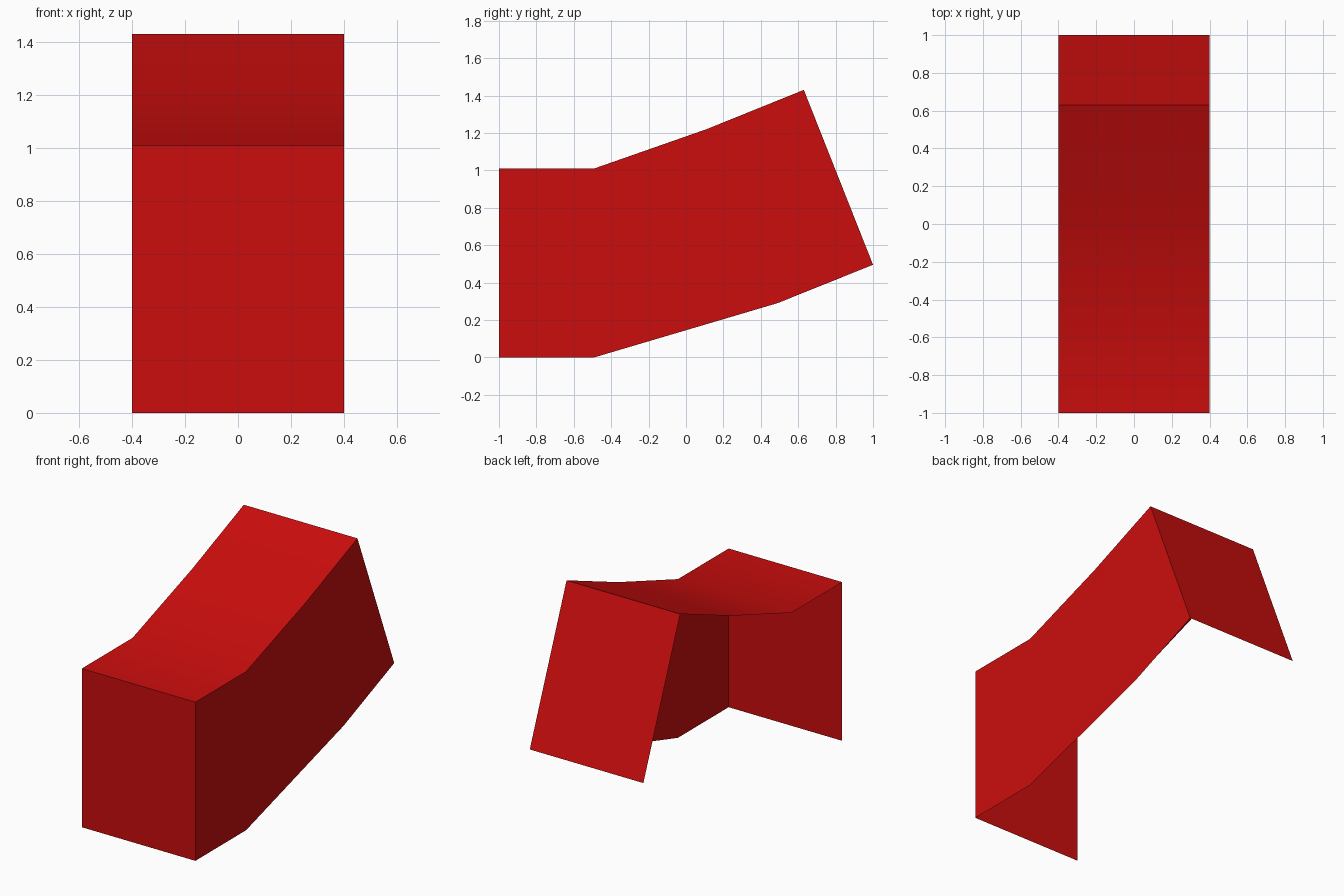
import bpy
import bmesh
import math

cube = bpy.data.objects.get("Cube")
if cube:
    bpy.data.objects.remove(cube, do_unlink=True)

# Single red colour
RED = (0.6, 0.004, 0.004, 1.0)
red = bpy.data.materials.new("red")
red.use_nodes = True
red.diffuse_color = RED
red.node_tree.nodes["Principled BSDF"].inputs["Base Color"].default_value = RED

HALF_WIDTH = 0.4
# Matching lower and upper edges of the bent side, front to back (y, z)
LOWER = [(-1.0, 0.0), (-0.49, 0.0), (0.49, 0.29), (1.0, 0.495)]
UPPER = [(-1.0, 1.01), (-0.49, 1.01), (0.11, 1.22), (0.63, 1.43)]

bm = bmesh.new()


def row(x, points):
    return [bm.verts.new((x, y, z)) for y, z in points]


side_low = row(HALF_WIDTH, LOWER)
side_top = row(HALF_WIDTH, UPPER)
open_top = row(-HALF_WIDTH, UPPER)
front_low, back_low = row(-HALF_WIDTH, [LOWER[0], LOWER[-1]])

# Side wall and bent top; the other side and the underside stay open
for i in range(len(LOWER) - 1):
    bm.faces.new((side_low[i], side_low[i + 1], side_top[i + 1], side_top[i]))
    bm.faces.new((open_top[i], side_top[i], side_top[i + 1], open_top[i + 1]))

# Front and back end panels
bm.faces.new((front_low, side_low[0], side_top[0], open_top[0]))
bm.faces.new((side_low[-1], back_low, open_top[-1], side_top[-1]))

mesh = bpy.data.meshes.new("bent_open_shell")
bm.to_mesh(mesh)
bm.free()
mesh.materials.append(red)
shell = bpy.data.objects.new("bent_open_shell", mesh)
bpy.context.collection.objects.link(shell)

# Smooth the bends of the top, keep the corners sharp
bpy.ops.object.select_all(action="DESELECT")
shell.select_set(True)
bpy.context.view_layer.objects.active = shell
bpy.ops.object.shade_smooth_by_angle(angle=math.radians(40))
